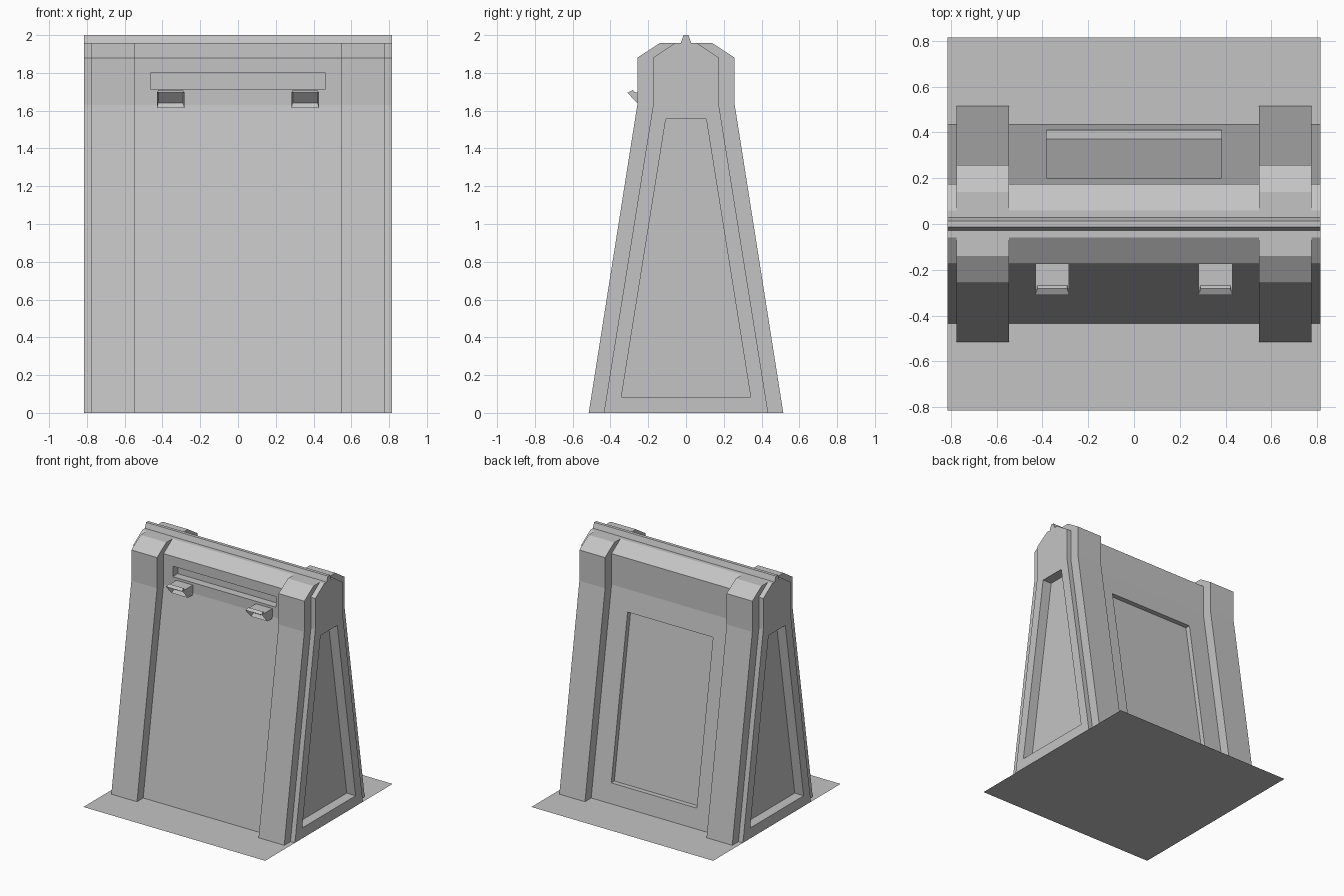
import bpy, bmesh

default = bpy.data.objects.get("Cube")
if default:
    bpy.data.objects.remove(default, do_unlink=True)

grey = bpy.data.materials.new("plain_grey")
grey.use_nodes = True
colour = (0.55, 0.55, 0.55, 1)
grey.diffuse_color = colour
grey.node_tree.nodes["Principled BSDF"].inputs["Base Color"].default_value = colour


def add_object(name, bm):
    bmesh.ops.recalc_face_normals(bm, faces=bm.faces)
    mesh = bpy.data.meshes.new(name)
    bm.to_mesh(mesh)
    bm.free()
    mesh.materials.append(grey)
    obj = bpy.data.objects.new(name, mesh)
    bpy.context.collection.objects.link(obj)
    return obj


def prism_mesh(profile, x0, x1):
    """Extrude a (y, z) profile from x0 to x1."""
    bm = bmesh.new()
    face = bm.faces.new([bm.verts.new((x0, y, z)) for y, z in profile])
    out = bmesh.ops.extrude_face_region(bm, geom=[face])["geom"]
    verts = [v for v in out if isinstance(v, bmesh.types.BMVert)]
    bmesh.ops.translate(bm, verts=verts, vec=(x1 - x0, 0, 0))
    return bm


def prism(name, profile, x0, x1):
    return add_object(name, prism_mesh(profile, x0, x1))


def symmetric(half):
    return half + [(-y, z) for y, z in reversed(half)]


def combine(target, tool, operation):
    """Apply a boolean and discard the helper."""
    tool.hide_render = True
    mod = target.modifiers.new("join", "BOOLEAN")
    mod.operation = operation
    mod.solver = "EXACT"
    mod.object = tool
    bpy.context.view_layer.objects.active = target
    bpy.ops.object.modifier_apply(modifier=mod.name)
    bpy.data.objects.remove(tool, do_unlink=True)


# Tapered body with a chamfered top and a narrow ridge
W, TOP = 0.815, 1.957
body = prism("body", symmetric([(0.435, 0), (0.174, 1.63), (0.174, 1.88),
                                (0.06, TOP), (0.028, TOP), (0.013, 2)]), -W, W)

# Raised ribs wrapping over both ends
rib_profile = symmetric([(0.515, 0), (0.258, 1.63), (0.258, 1.88), (0.14, TOP)])
for x in (-0.775, 0.545):
    combine(body, prism("rib", rib_profile, x, x + 0.23), "UNION")

# Recessed triangular panels in the two ends
panel = symmetric([(0.342, 0.085), (0.107, 1.555)])
for x in (-1, W - 0.08):
    combine(body, prism("end_panel_cutter", panel, x, x + 1 - W + 0.08), "DIFFERENCE")

# Recessed rear panel and front slot
rear = [(0.37, 0.156), (0.7, 0.156), (0.7, 1.46), (0.16, 1.46)]
combine(body, prism("rear_panel_cutter", rear, -0.383, 0.383), "DIFFERENCE")
slot = [(-0.11, 1.715), (-0.4, 1.715), (-0.4, 1.8), (-0.11, 1.8)]
combine(body, prism("slot_cutter", slot, -0.463, 0.463), "DIFFERENCE")

# Open the underside, which the ground plate closes
bm = bmesh.new()
bm.from_mesh(body.data)
under = [f for f in bm.faces if all(v.co.z < 0.001 for v in f.verts)]
bmesh.ops.delete(bm, geom=under, context="FACES")
bm.to_mesh(body.data)
bm.free()

# Wedge hooks with a pocket in the sloping face
hook_profile = [(-0.16, 1.695), (-0.31, 1.695), (-0.235, 1.615), (-0.16, 1.615)]
for side, x in (("right", -0.43), ("left", 0.282)):
    bm = prism_mesh(hook_profile, x, x + 0.147)
    bmesh.ops.recalc_face_normals(bm, faces=bm.faces)
    slope = min(bm.faces, key=lambda f: f.normal.y + f.normal.z)
    bmesh.ops.inset_individual(bm, faces=[slope], thickness=0.012)
    bmesh.ops.translate(bm, verts=slope.verts, vec=slope.normal * -0.03)
    add_object(side + "_hook", bm)

# Flat ground plate
bm = bmesh.new()
bmesh.ops.create_grid(bm, x_segments=1, y_segments=1, size=W)
plate = add_object("ground_plate", bm)
if plate.data.polygons[0].normal.z < 0:
    plate.data.flip_normals()
